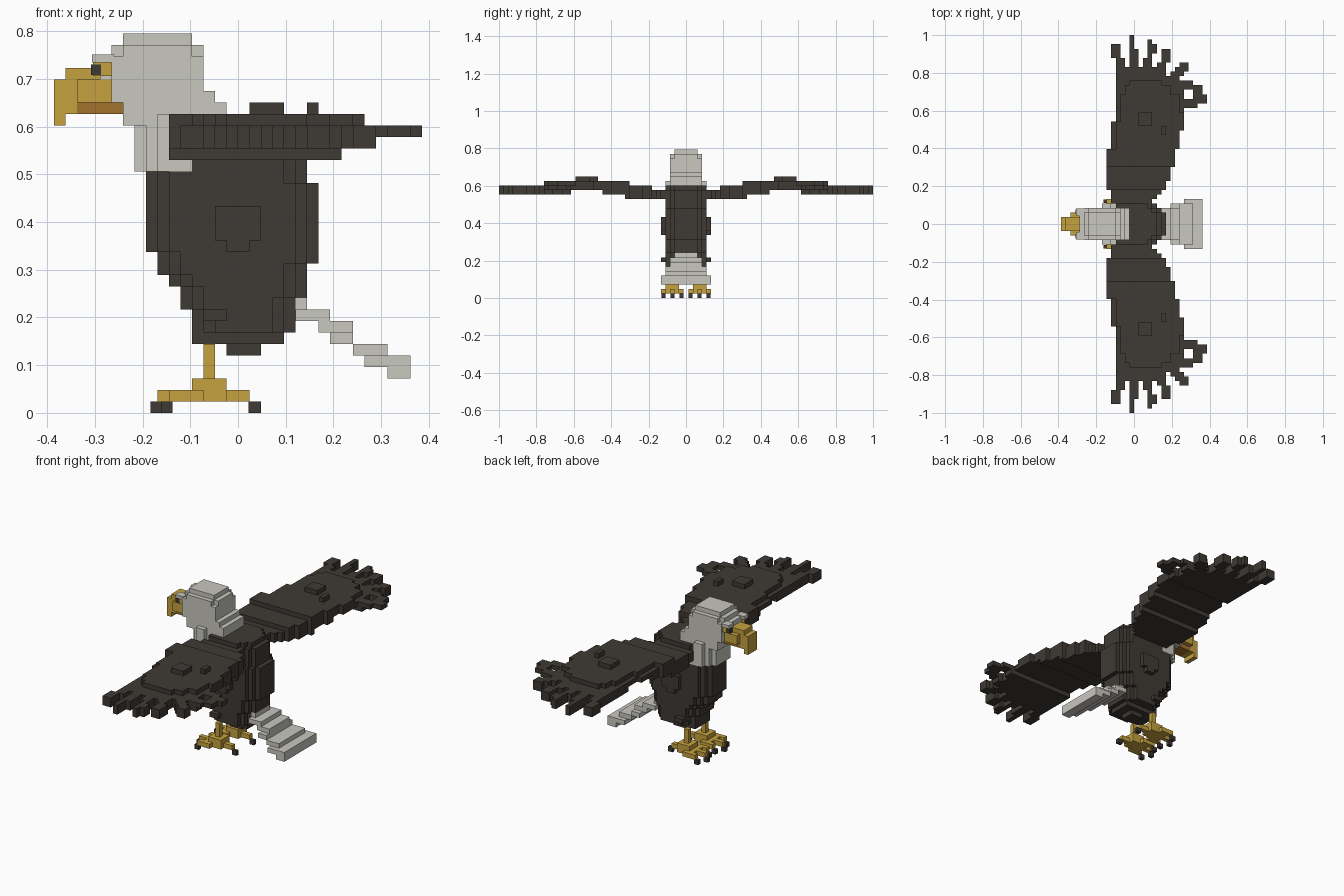
import bpy
import bmesh
from math import sqrt

cube = bpy.data.objects.get("Cube")
if cube:
    bpy.data.objects.remove(cube, do_unlink=True)

UNIT = 2 / 83          # edge of one block
MID = 16               # block column that starts at x = 0
taken = set()          # blocks already used by an earlier part


def material(name, r, g, b):
    mat = bpy.data.materials.new(name)
    mat.use_nodes = True
    mat.diffuse_color = (r, g, b, 1)
    mat.node_tree.nodes["Principled BSDF"].inputs["Base Color"].default_value = (r, g, b, 1)
    return mat


DARK = material("dark_brown", .049, .041, .033)
WHITE = material("off_white", .58, .57, .52)
GOLD = material("gold", .56, .36, .05)
BROWN = material("mouth_brown", .36, .17, .027)


def block(x, y, z):
    """Blocks in columns x, depths y (inclusive) and rows z."""
    return {(i, j, k) for i in range(*x) for j in range(y[0], y[1] + 1) for k in range(*z)}


def wide(x, half, z):
    """Blocks centred on the middle plane."""
    return block(x, (-half, half), z)


def flip(cells):
    return {(i, -j, k) for i, j, k in cells}


def finish(name, bm, mat):
    mesh = bpy.data.meshes.new(name)
    bm.to_mesh(mesh)
    bm.free()
    mesh.materials.append(mat)
    obj = bpy.data.objects.new(name, mesh)
    bpy.context.collection.objects.link(obj)


def build(name, cells, mat):
    """Skin a set of blocks with only its outer faces."""
    cells = cells - taken
    taken.update(cells)
    bm = bmesh.new()
    corners = {}

    def corner(p):
        if p not in corners:
            i, j, k = p
            corners[p] = bm.verts.new(((i - MID) * UNIT, (j - .5) * UNIT, k * UNIT))
        return corners[p]

    for cell in sorted(cells):
        for axis in range(3):
            for side in (0, 1):
                near = list(cell)
                near[axis] += 2 * side - 1
                if tuple(near) in cells:
                    continue
                ring = []
                for u, v in ((0, 0), (1, 0), (1, 1), (0, 1)):
                    p = list(cell)
                    p[axis] += side
                    p[(axis + 1) % 3] += u
                    p[(axis + 2) % 3] += v
                    ring.append(corner(tuple(p)))
                bm.faces.new(ring if side else ring[::-1])
    finish(name, bm, mat)


def small_box(name, x, y, z, mat):
    """Free-standing box given by its limits in block units."""
    bm = bmesh.new()
    bmesh.ops.create_cube(bm, size=1)
    for v in bm.verts:
        v.co = ((x[v.co.x > 0] - MID) * UNIT, y[v.co.y > 0] * UNIT, z[v.co.z > 0] * UNIT)
    finish(name, bm, mat)


# Beak and mouth
beak = wide((1, 4), 1, (29, 30)) | wide((0, 4), 1, (27, 29)) | wide((2, 5), 2, (27, 29))
beak |= wide((5, 6), 2, (28, 29)) | wide((0, 2), 1, (26, 27)) | wide((0, 1), 1, (25, 26))
build("beak", beak, GOLD)
build("mouth", wide((2, 6), 1, (26, 27)), BROWN)

# Head and neck
head = wide((6, 12), 2, (32, 33)) | wide((5, 13), 2, (31, 32)) | wide((6, 12), 3, (31, 32))
head |= wide((4, 13), 2, (28, 31)) | wide((5, 13), 3, (28, 31))
head |= wide((5, 14), 3, (27, 28)) | wide((6, 15), 3, (25, 27))
build("head", head, WHITE)
neck = wide((7, 14), 2, (21, 25)) | wide((8, 14), 3, (21, 25)) | wide((9, 11), 4, (21, 26))
build("neck", neck | wide((11, 12), 4, (21, 22)), WHITE)

# Body: one span of columns per row, narrowed towards the sides
spans = [(15, 18), (12, 20), (12, 21), (12, 21), (11, 21), (11, 22), (10, 22), (9, 22), (9, 23)]
spans += [(8, 23)] * 6 + [(8, 22)] * 2 + [(10, 22)] * 2 + [(10, 21)]
body = set()
for row, (start, end) in enumerate(spans, 5):
    for half in range(1, 5):
        inset = max(0, half - 2)
        if row >= 4 + half - (half == 4):
            body |= wide((start + inset, end - inset), half, (row, row + 1))
body |= wide((14, 18), 5, (15, 18)) | wide((15, 17), 5, (14, 15)) | wide((13, 15), 5, (8, 9))
build("body", body, DARK)

# Tail: steps that drop and widen
tail = set()
for row, start, end, half in ((9, 21, 22, 2), (8, 21, 24, 3), (7, 23, 26, 3), (6, 24, 26, 4),
                              (5, 26, 29, 4), (4, 27, 31, 5), (3, 29, 31, 5)):
    tail |= wide((start, end), half, (row, row + 1))
build("tail", tail, WHITE)


# Wing: layered strips from root to tip, then feather fingers
def leading(y):
    return 11 if y < 8 else 10 if y < 17 else 11 if y < 23 else 12


def trailing(y):
    return min(27, 20 + int(1.8 * sqrt(y - 5))) - 2 * max(0, y - 31)


wing = set()
for y in range(5, 35):
    start, end = leading(y), trailing(y)
    rows = []
    if y < 14:
        rows.append(22)
    if y < 19 or y > 25:
        rows.append(23)
    if y > 7:
        rows.append(24)
    for row in rows:
        wing |= block((start, end), (y, y), (row, row + 1))
    if 12 < y < 32:
        trim = max(0, y - 27)
        front = start + (y > 16) + trim // 2
        wing |= block((front, end - (y > 24) - trim // 2 * 2), (y, y), (25, 26))
wing |= block((17, 20), (22, 24), (26, 27)) | block((22, 23), (20, 21), (26, 27))

feathers = (
    ((12, 14), (35, 36)), ((11, 13), (37, 39)),
    ((15, 17), (35, 38)), ((15, 16), (39, 41)),
    ((18, 20), (33, 36)), ((19, 20), (37, 40)), ((20, 21), (38, 39)),
    ((21, 23), (33, 35)), ((22, 24), (36, 38)),
    ((24, 26), (32, 33)), ((25, 27), (33, 34)), ((26, 28), (34, 35)),
    ((27, 29), (30, 31)), ((29, 31), (29, 30)),
    ((27, 30), (26, 27)), ((29, 32), (27, 28)),
)
for x, y in feathers:
    wing |= block(x, y, (24, 25)) | block((x[0], min(x[1], 28)), y, (23, 24))
build("back_wing", wing, DARK)
build("front_wing", flip(wing), DARK)

# Legs with three front toes and one rear toe
leg = block((13, 14), (3, 3), (3, 6)) | block((12, 15), (2, 4), (2, 3))
leg |= block((11, 15), (2, 4), (1, 2)) | block((9, 17), (3, 3), (1, 2))
for toe in (1, 5):
    leg |= block((10, 13), (toe, toe), (1, 2))
build("back_leg", leg, GOLD)
build("front_leg", flip(leg), GOLD)

# Claws, eyes and brows on both sides
for label, s in (("back", 1), ("front", -1)):
    def across(centre, half):
        return sorted((s * (centre - half), s * (centre + half)))

    for toe, x in ((1, 9.3), (3, 8.4), (5, 9.3)):
        small_box(f"{label}_claw", (x, x + 1), across(toe, .4), (0, 1), DARK)
    small_box(f"{label}_rear_claw", (16.9, 18), across(3, .4), (0, 1), DARK)
    small_box(f"{label}_eye", (3.4, 5.1), across(2.6, .5), (29.3, 30.5), GOLD)
    small_box(f"{label}_pupil", (3.2, 4.1), across(2.7, .45), (29.4, 30.3), DARK)
    small_box(f"{label}_brow", (3.3, 5.2), across(2.6, .8), (30.5, 31.2), WHITE)
